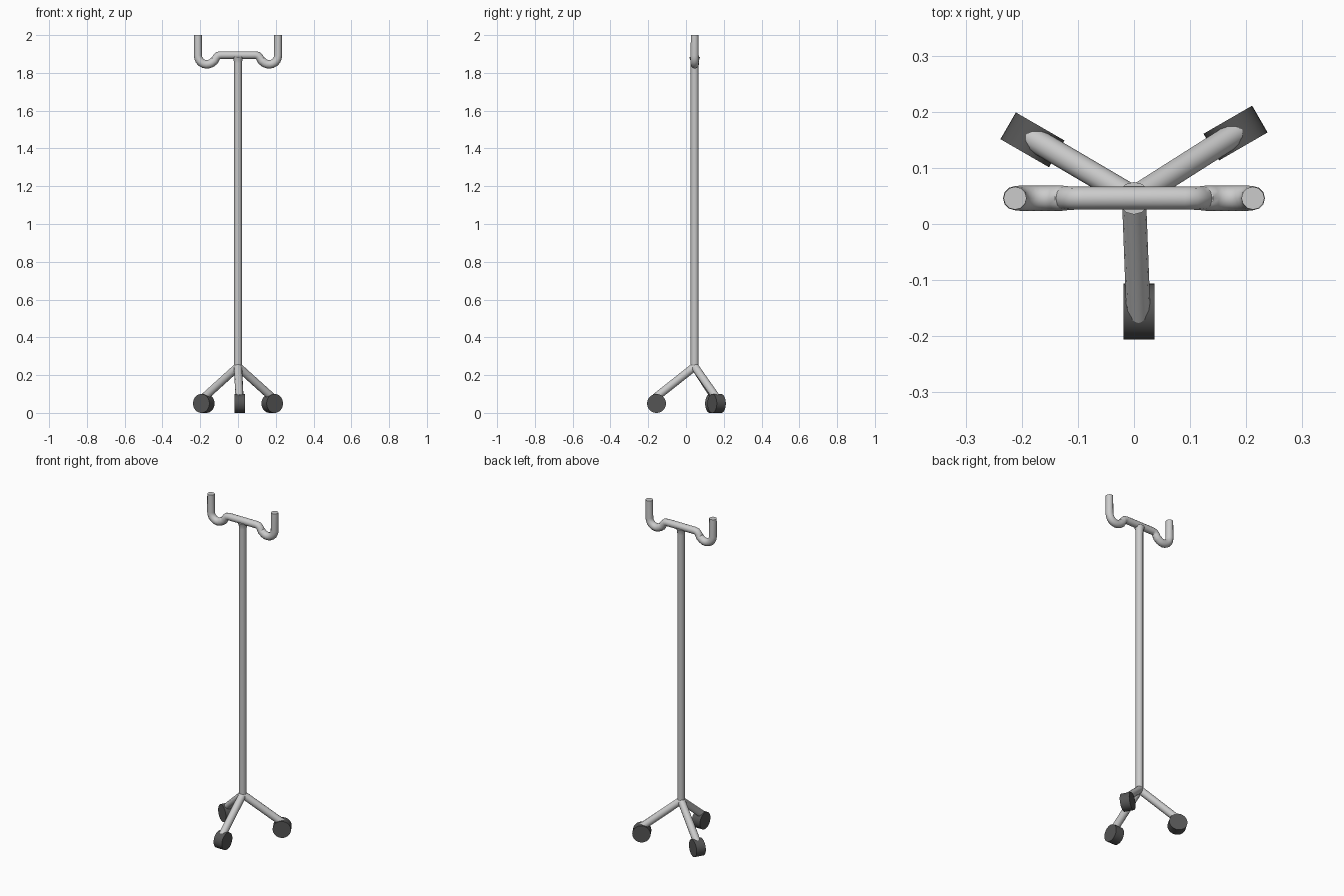
import bpy
import math
from mathutils import Vector

if "Cube" in bpy.data.objects:
    bpy.data.objects.remove(bpy.data.objects["Cube"])

POLE_Y = 0.046

dark = bpy.data.materials.new("dark_rubber")
dark.diffuse_color = (0.09, 0.09, 0.09, 1)
dark.use_nodes = True
dark.node_tree.nodes["Principled BSDF"].inputs["Base Color"].default_value = dark.diffuse_color


def smooth(obj):
    bpy.ops.object.select_all(action='DESELECT')
    obj.select_set(True)
    bpy.context.view_layer.objects.active = obj
    bpy.ops.object.shade_smooth_by_angle(angle=math.radians(40))


def tube(name, points, radii):
    """Capped round tube through points, with a radius at each point."""
    curve = bpy.data.curves.new(name, 'CURVE')
    curve.dimensions = '3D'
    curve.bevel_depth = 1.0
    curve.bevel_resolution = 4
    curve.use_fill_caps = True
    spline = curve.splines.new('POLY')
    spline.points.add(len(points) - 1)
    for sp, p, r in zip(spline.points, points, radii):
        sp.co = (*p, 1)
        sp.radius = r
    obj = bpy.data.objects.new(name, curve)
    bpy.context.collection.objects.link(obj)
    bpy.ops.object.select_all(action='DESELECT')
    obj.select_set(True)
    bpy.context.view_layer.objects.active = obj
    bpy.ops.object.convert(target='MESH')
    smooth(bpy.context.object)


# Upright pole, flaring slightly into the crossbar
tube("pole",
     [(0, POLE_Y, z) for z in (0.235, 0.255, 1.85, 1.868, 1.885)],
     [0.02, 0.021, 0.021, 0.023, 0.029])

# Crossbar with a hook at each end: half profile (x, z, radius), then mirrored
half = [(0.09, 1.894, 0.0205), (0.105, 1.892, 0.0205),
        (0.115, 1.881, 0.021), (0.124, 1.864, 0.022)]
for i in range(9):
    a = math.radians(-140 + 140 * i / 8)
    half.append((0.165 + 0.047 * math.cos(a), 1.892 + 0.047 * math.sin(a),
                 0.0225 if i < 7 else 0.0215))
half.append((0.212, 2.0, 0.0205))
profile = [(-x, z, r) for x, z, r in reversed(half)] + half
tube("hook_bar", [(x, POLE_Y, z) for x, z, r in profile],
     [r for x, z, r in profile])

# Three splayed legs, each ending in a wheel
feet = [("front", (0.008, -0.163), (0.009, -0.156), 270),
        ("left", (-0.182, 0.153), (-0.181, 0.150), 150),
        ("right", (0.183, 0.162), (0.181, 0.162), 30)]
for name, end, centre, angle in feet:
    tube(name + "_leg", [(0, POLE_Y, 0.245), (*end, 0.08)], [0.0215, 0.0215])
    bpy.ops.mesh.primitive_cylinder_add(
        vertices=32, radius=0.05, depth=0.055, location=(*centre, 0.05),
        rotation=(math.pi / 2, 0, math.radians(angle)))
    wheel = bpy.context.object
    wheel.name = name + "_wheel"
    wheel.data.materials.append(dark)
    smooth(wheel)
